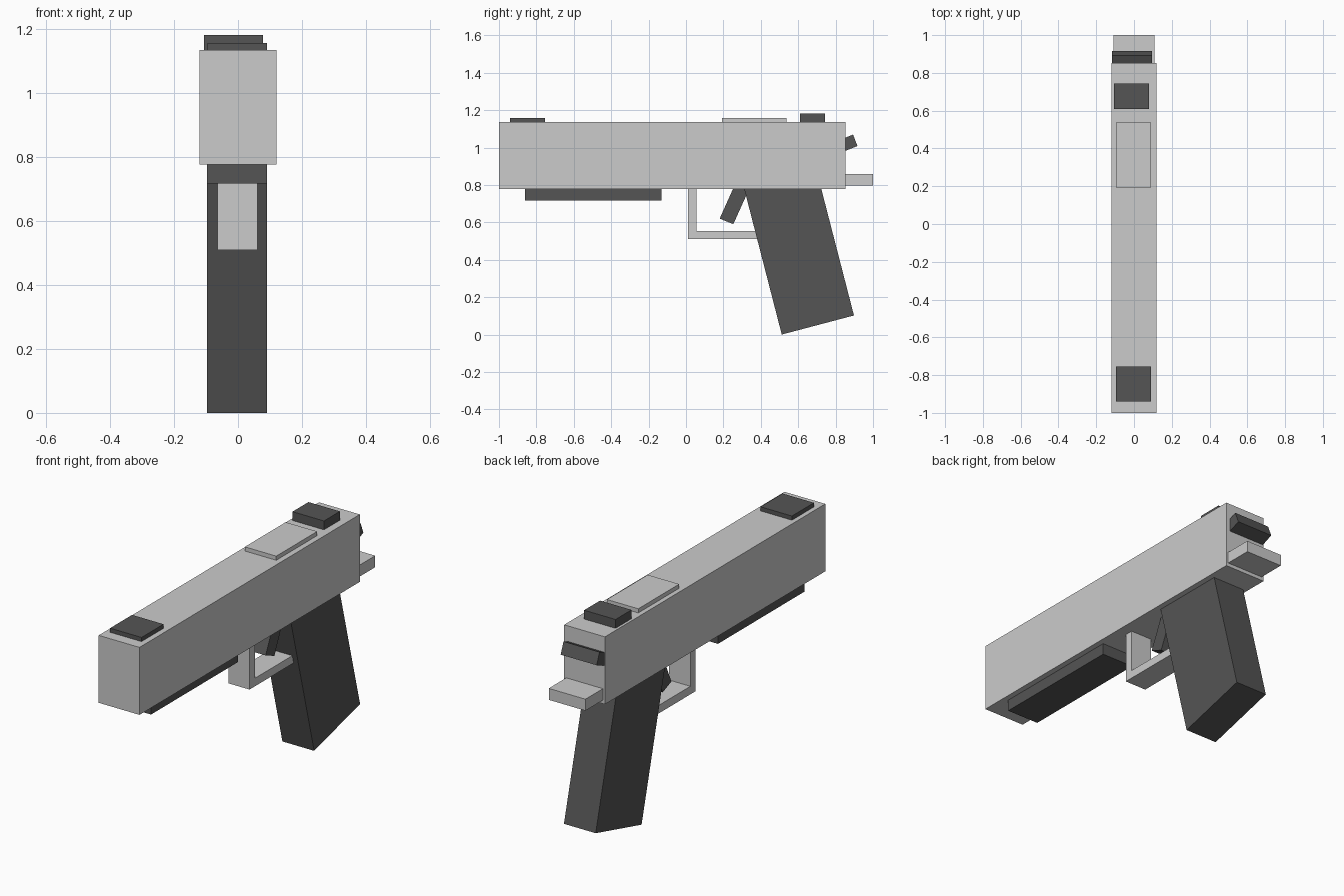
import bpy, bmesh

if "Cube" in bpy.data.objects:
    bpy.data.objects.remove(bpy.data.objects["Cube"])

dark = bpy.data.materials.new("dark")
dark.diffuse_color = (0.09, 0.09, 0.09, 1)
dark.use_nodes = True
dark.node_tree.nodes["Principled BSDF"].inputs["Base Color"].default_value = dark.diffuse_color


def prism(name, profile, x0, x1, mat=None):
    """Extrude a (y, z) side profile from x0 to x1."""
    bm = bmesh.new()
    face = bm.faces.new([bm.verts.new((x0, y, z)) for y, z in profile])
    ext = bmesh.ops.extrude_face_region(bm, geom=[face])
    verts = [g for g in ext["geom"] if isinstance(g, bmesh.types.BMVert)]
    bmesh.ops.translate(bm, verts=verts, vec=(x1 - x0, 0, 0))
    bmesh.ops.recalc_face_normals(bm, faces=bm.faces)
    me = bpy.data.meshes.new(name)
    bm.to_mesh(me)
    bm.free()
    if mat:
        me.materials.append(mat)
    ob = bpy.data.objects.new(name, me)
    bpy.context.collection.objects.link(ob)
    return ob


def box(name, x0, x1, y0, y1, z0, z1, mat=None):
    return prism(name, [(y0, z0), (y1, z0), (y1, z1), (y0, z1)], x0, x1, mat)


# Upper body and the parts on top of it
box("slide", -0.12, 0.12, -1.0, 0.853, 0.777, 1.136)
box("front_sight", -0.095, 0.09, -0.94, -0.755, 1.10, 1.158, dark)
box("top_plate", -0.095, 0.09, 0.193, 0.537, 1.10, 1.158)
box("rear_sight", -0.106, 0.079, 0.61, 0.744, 1.10, 1.183, dark)

# Rear parts
box("rear_tang", -0.108, 0.108, 0.80, 1.0, 0.796, 0.857)
prism("hammer", [(0.893, 1.069), (0.917, 1.008), (0.80, 0.961), (0.776, 1.022)],
      -0.116, 0.096, dark)

# Lower parts
box("under_rail", -0.097, 0.09, -0.86, -0.13, 0.717, 0.80, dark)
prism("grip", [(0.512, 0.0), (0.898, 0.102), (0.692, 0.90), (0.306, 0.80)],
      -0.097, 0.09, dark)
prism("trigger", [(0.18, 0.62), (0.253, 0.59), (0.352, 0.81), (0.279, 0.84)],
      -0.04, 0.037, dark)
prism("trigger_guard", [(0.01, 0.51), (0.42, 0.51), (0.42, 0.553),
                        (0.055, 0.553), (0.055, 0.80), (0.01, 0.80)],
      -0.064, 0.061)
